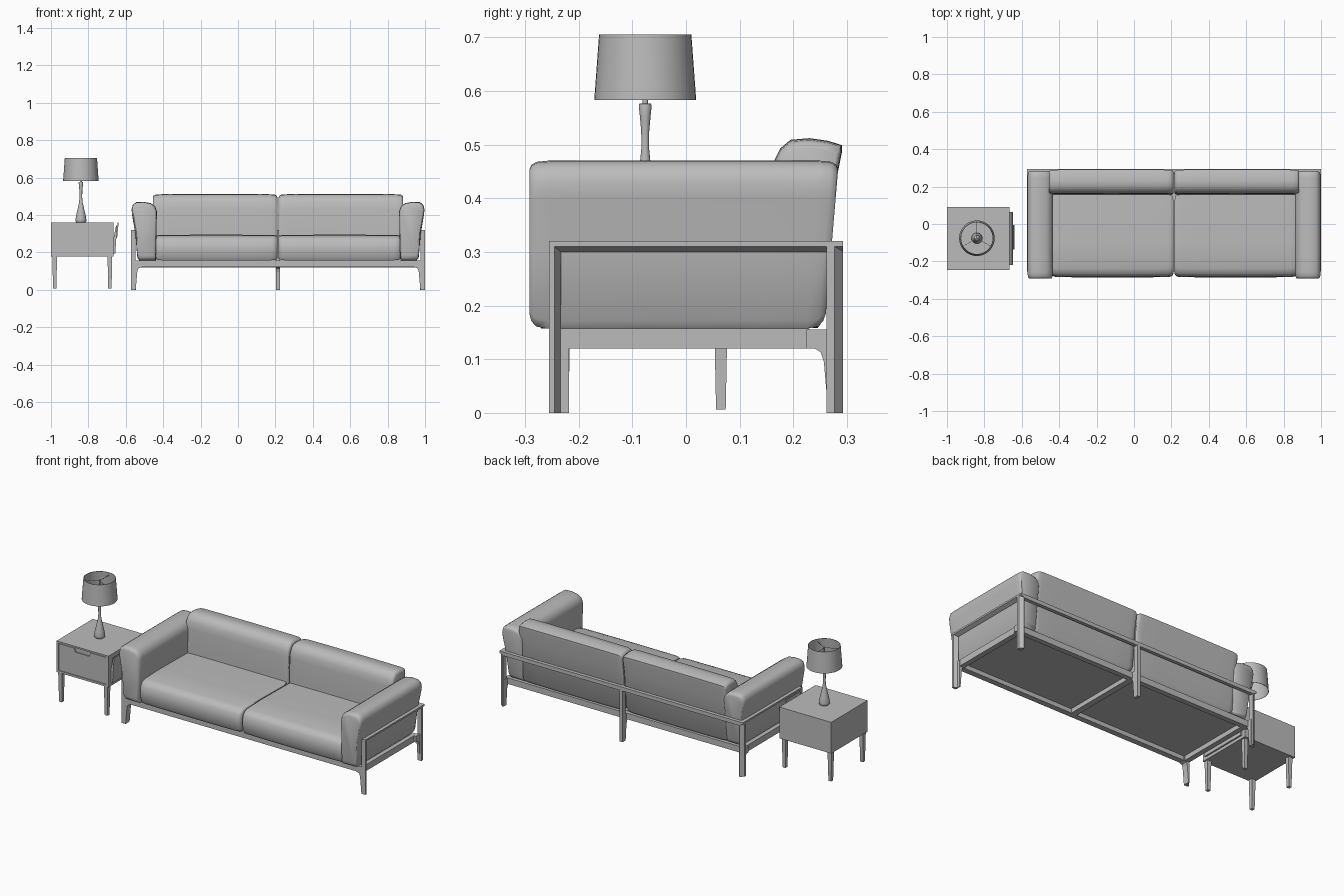
import bpy, bmesh, math
from mathutils import Vector

if "Cube" in bpy.data.objects:
    bpy.data.objects.remove(bpy.data.objects["Cube"])

GREY = (0.5, 0.5, 0.5, 1)
mat = bpy.data.materials.new("plain_grey")
mat.diffuse_color = GREY
mat.use_nodes = True
mat.node_tree.nodes["Principled BSDF"].inputs["Base Color"].default_value = GREY

CX = 0.214  # sofa centre


def finish(name, bm, smooth=None):
    bmesh.ops.recalc_face_normals(bm, faces=bm.faces)
    me = bpy.data.meshes.new(name)
    bm.to_mesh(me)
    bm.free()
    me.materials.append(mat)
    ob = bpy.data.objects.new(name, me)
    bpy.context.collection.objects.link(ob)
    if smooth:
        bpy.ops.object.select_all(action='DESELECT')
        ob.select_set(True)
        bpy.context.view_layer.objects.active = ob
        bpy.ops.object.shade_smooth_by_angle(angle=math.radians(smooth))
    return ob


def place(axis, p, t):
    return Vector({'x': (t, p[0], p[1]), 'y': (p[0], t, p[1]), 'z': (p[0], p[1], t)}[axis])


def skin(bm, rings, caps=True):
    n = len(rings[0])
    for a, b in zip(rings, rings[1:]):
        for i in range(n):
            j = (i + 1) % n
            bm.faces.new((a[i], a[j], b[j], b[i]))
    if caps:
        bm.faces.new(rings[0])
        bm.faces.new(rings[-1])


def prism(name, axis, pts, lo, hi, flip=False):
    """Straight extrusion of a profile; flip mirrors it across the sofa centre."""
    bm = bmesh.new()
    rings = [[bm.verts.new(place(axis, p, t)) for p in pts] for t in (lo, hi)]
    skin(bm, rings)
    if flip:
        for v in bm.verts:
            v.co.x = 2 * CX - v.co.x
    return finish(name, bm)


def box(name, x0, x1, y0, y1, z0, z1, flip=False):
    return prism(name, 'z', [(x0, y0), (x1, y0), (x1, y1), (x0, y1)], z0, z1, flip)


def cushion(name, axis, pts, lo, hi, shear=0, flip=False, crown=0.012):
    """Padded loft: profile shrinks at rounded ends and swells in the middle."""
    bm = bmesh.new()
    cu = sum(p[0] for p in pts) / len(pts)
    cz = sum(p[1] for p in pts) / len(pts)
    L = hi - lo
    ends = [(0, 0.86), (0.004, 0.93), (0.013, 0.98), (0.035, 1.0)]
    secs = [(lo + d, s) for d, s in ends]
    secs += [(lo + L * f, 1 + crown * math.sin(math.pi * f)) for f in (0.2, 0.35, 0.5, 0.65, 0.8)]
    secs += [(hi - d, s) for d, s in reversed(ends)]
    rings = []
    for t, s in secs:
        k = shear * (t - lo) / L
        ring = []
        for u, z in pts:
            zz = max(0.157, cz + (z - cz) * s)
            ring.append(bm.verts.new(place(axis, (cu + (u - cu) * s, zz), t + k * (zz - 0.46))))
        rings.append(ring)
    skin(bm, rings)
    if flip:
        for v in bm.verts:
            v.co.x = 2 * CX - v.co.x
    return finish(name, bm, 42)


def lathe(name, prof, cx, cy, n=32, caps=True, smooth=40):
    bm = bmesh.new()
    rings = [[bm.verts.new((cx + r * math.cos(2 * math.pi * i / n), cy + r * math.sin(2 * math.pi * i / n), z))
              for i in range(n)] for r, z in prof]
    skin(bm, rings, caps)
    return finish(name, bm, smooth)


def taper_leg(name, cx, cy, w0, w1, top):
    bm = bmesh.new()
    rings = [[bm.verts.new((cx + sx * w, cy + sy * w, z)) for sx, sy in ((-1, -1), (1, -1), (1, 1), (-1, 1))]
             for w, z in ((w0, 0.006), (w1, top))]
    skin(bm, rings)
    return finish(name, bm)


# Sofa upholstery profiles
ARM = [(0.868, 0.157), (0.955, 0.157), (0.966, 0.172), (0.977, 0.30), (0.994, 0.40), (0.997, 0.43),
       (0.990, 0.455), (0.972, 0.468), (0.935, 0.470), (0.895, 0.463), (0.872, 0.448), (0.862, 0.42), (0.864, 0.30)]
SEAT = [(-0.268, 0.158), (0.17, 0.158), (0.17, 0.290), (-0.10, 0.294), (-0.235, 0.290), (-0.263, 0.281),
        (-0.279, 0.262), (-0.284, 0.22), (-0.279, 0.175)]
BACK = [(0.155, 0.165), (0.245, 0.160), (0.256, 0.175), (0.273, 0.40), (0.290, 0.485), (0.290, 0.498),
        (0.265, 0.506), (0.23, 0.511), (0.195, 0.508), (0.176, 0.492), (0.164, 0.468), (0.160, 0.43), (0.155, 0.30)]
BRACKET = [(0.280, 0), (0.265, 0), (0.257, 0.095), (0.251, 0.113), (0.240, 0.12), (0.225, 0.12),
           (0.225, 0.155), (0.280, 0.155)]

for side, flip in (("left", False), ("right", True)):
    cushion(side + "_arm_cushion", 'y', ARM, -0.292, 0.284, 0.085, flip, 0.004)
    cushion(side + "_seat_cushion", 'x', SEAT, 0.217, 0.870, 0, flip)
    cushion(side + "_back_cushion", 'x', BACK, 0.217, 0.883, 0, flip, 0.008)
    # End frame: chamfered posts and rail
    prism(side + "_front_post", 'z', [(0.976, -0.255), (1, -0.255), (1, -0.245), (0.979, -0.233), (0.976, -0.233)],
          0, 0.315, flip)
    prism(side + "_back_post", 'z', [(0.976, 0.262), (1, 0.262), (1, 0.277), (0.980, 0.293), (0.976, 0.293)],
          0, 0.32, flip)
    prism(side + "_arm_rail", 'y', [(0.976, 0.32), (1, 0.32), (1, 0.31), (0.979, 0.30), (0.976, 0.30)],
          -0.255, 0.293, flip)
    # Curved leg brackets
    prism(side + "_front_leg", 'y', [(0.981, 0), (0.975, 0), (0.966, 0.10), (0.960, 0.115), (0.945, 0.12),
          (0.945, 0.157), (0.981, 0.157)], -0.255, -0.218, flip)
    prism(side + "_back_leg", 'x', BRACKET, 0.974, 0.990, flip)
    box(side + "_base_rail", 0.950, 0.980, -0.22, 0.255, 0.12, 0.155, flip)

# Sofa base and back frame
XL, XR = 2 * CX - 0.98, 0.98
box("front_base_rail", XL, XR, -0.255, -0.222, 0.122, 0.157)
box("back_base_rail", XL, XR, 0.225, 0.255, 0.12, 0.155)
box("centre_beam", CX - 0.018, CX + 0.018, -0.225, 0.23, 0.122, 0.155)
box("base_panel", XL, XR, -0.225, 0.23, 0.147, 0.157)
box("back_top_rail", XL, XR, 0.273, 0.293, 0.298, 0.32)
box("middle_back_post", CX - 0.01, CX + 0.01, 0.268, 0.293, 0, 0.32)
prism("middle_back_bracket", 'x', BRACKET, CX - 0.01, CX + 0.01)

# Side table with notched drawer front
box("table_body", -1.0, -0.665, -0.239, 0.09, 0.178, 0.36)
box("table_top_edge", -1.0, -0.665, -0.245, -0.239, 0.351, 0.36)
for n, a, b in (("left", -0.679, -0.665), ("right", -1.0, -0.986)):
    box("table_%s_edge" % n, a, b, -0.245, -0.239, 0.178, 0.351)
box("table_bottom_edge", -0.986, -0.679, -0.245, -0.239, 0.178, 0.19)
prism("drawer_front", 'y', [(-0.983, 0.193), (-0.682, 0.193), (-0.682, 0.348), (-0.780, 0.348), (-0.788, 0.326),
      (-0.878, 0.326), (-0.886, 0.348), (-0.983, 0.348)], -0.245, -0.239)
for x in (-0.98, -0.685):
    for y in (-0.228, 0.065):
        taper_leg("table_leg", x, y, 0.009, 0.0125, 0.18)

# Leaning side holder on the table
prism("side_holder", 'y', [(-0.665, 0.195), (-0.656, 0.195), (-0.646, 0.345), (-0.652, 0.345), (-0.665, 0.28)],
      -0.22, 0.065)
prism("side_holder_tab", 'y', [(-0.652, 0.28), (-0.646, 0.28), (-0.638, 0.36), (-0.643, 0.36)], -0.135, -0.005)

# Table lamp
LX, LY = -0.84, -0.076
lathe("lamp_base", [(0.024, 0.36), (0.029, 0.366), (0.029, 0.376), (0.025, 0.40), (0.017, 0.435), (0.010, 0.465),
      (0.007, 0.495), (0.0075, 0.525), (0.010, 0.553), (0.012, 0.572), (0.011, 0.576), (0.005, 0.577),
      (0.005, 0.61)], LX, LY)
lathe("lamp_bulb", [(0.009, 0.605), (0.011, 0.615), (0.017, 0.637), (0.016, 0.650), (0.008, 0.660), (0.003, 0.662)],
      LX, LY, 16)
lathe("lamp_shade", [(0.095, 0.583), (0.086, 0.705), (0.084, 0.705), (0.093, 0.583), (0.095, 0.583)],
      LX, LY, 40, caps=False)
lathe("lamp_finial", [(0.004, 0.655), (0.004, 0.695)], LX, LY, 10)
for i in range(3):
    a = math.radians(90 + 120 * i)
    spoke = box("shade_spoke", 0, 0.086, -0.001, 0.001, 0.688, 0.690)
    spoke.location = (LX, LY, 0)
    spoke.rotation_euler.z = a
